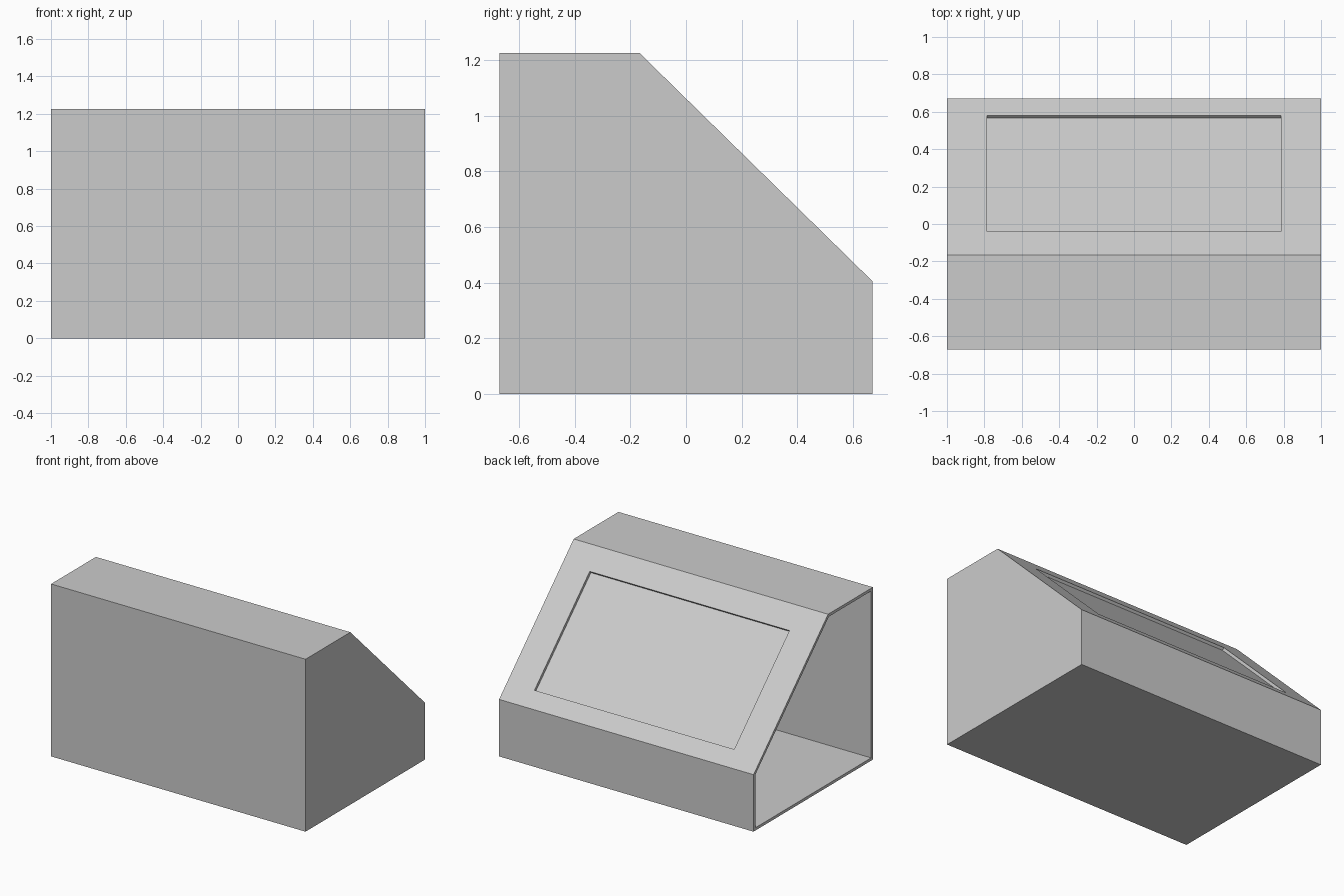
import bpy
import bmesh
from mathutils import Vector

cube = bpy.data.objects.get("Cube")
if cube:
    bpy.data.objects.remove(cube, do_unlink=True)

WALL = 0.02
RECESS_DEPTH = 0.02
HALF_WIDTH = 1.0
PROFILE = [(-0.67, 0), (0.67, 0), (0.67, 0.405), (-0.167, 1.225), (-0.67, 1.225)]

grey = bpy.data.materials.new("light grey")
grey.use_nodes = True
color = (0.6, 0.6, 0.6, 1)
grey.diffuse_color = color
grey.node_tree.nodes["Principled BSDF"].inputs["Base Color"].default_value = color

# Console body: side profile extruded across the width
bm = bmesh.new()
side = bm.faces.new([bm.verts.new((-HALF_WIDTH, y, z)) for y, z in PROFILE])
result = bmesh.ops.extrude_face_region(bm, geom=[side], use_keep_orig=True)
moved = [v for v in result["geom"] if isinstance(v, bmesh.types.BMVert)]
bmesh.ops.translate(bm, verts=moved, vec=(2 * HALF_WIDTH, 0, 0))
bmesh.ops.recalc_face_normals(bm, faces=bm.faces[:])
bm.normal_update()

# Screen opening on the sloped panel
slope = next(f for f in bm.faces if f.normal.y > 0.3 and f.normal.z > 0.3)
normal = slope.normal.copy()
low, high = Vector((0, *PROFILE[2])), Vector((0, *PROFILE[3]))
middle = slope.calc_center_median()
bmesh.ops.inset_individual(bm, faces=[slope], thickness=0.15)
for v in slope.verts:
    y = -0.04 if v.co.z > middle.z else 0.58
    point = low.lerp(high, (y - low.y) / (high.y - low.y))
    v.co = (0.785 if v.co.x > 0 else -0.785, point.y, point.z)

# Push the screen in, leaving short walls around it
result = bmesh.ops.extrude_discrete_faces(bm, faces=[slope])
screen = result["faces"][0]
bmesh.ops.translate(bm, verts=screen.verts[:], vec=-normal * RECESS_DEPTH)

# The right-hand end is open
bm.normal_update()
ends = [f for f in bm.faces if f.normal.x < -0.9 and f.calc_center_median().x < -0.9]
bmesh.ops.delete(bm, geom=ends, context="FACES_ONLY")

mesh = bpy.data.meshes.new("console_housing")
bm.to_mesh(mesh)
bm.free()
mesh.materials.append(grey)
housing = bpy.data.objects.new("console_housing", mesh)
bpy.context.collection.objects.link(housing)

# Sheet thickness, grown inwards
shell = housing.modifiers.new("wall thickness", "SOLIDIFY")
shell.thickness = WALL
shell.offset = -1
shell.use_even_offset = True
shell.use_quality_normals = True
